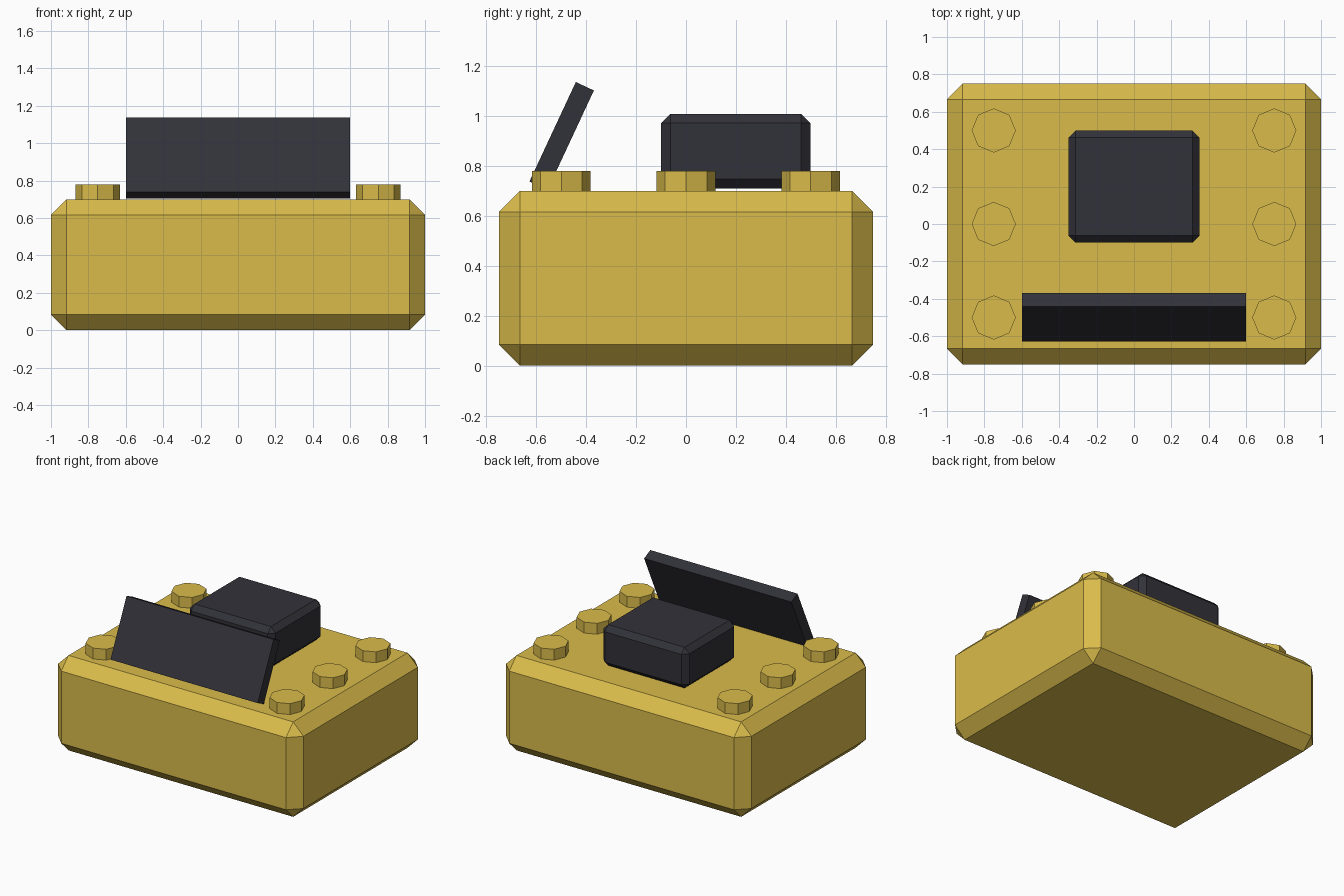
import bpy
import bmesh
import math
from mathutils import Matrix

if "Cube" in bpy.data.objects:
    bpy.data.objects.remove(bpy.data.objects["Cube"])


def material(name, color):
    mat = bpy.data.materials.new(name)
    mat.diffuse_color = (*color, 1)
    mat.use_nodes = True
    mat.node_tree.nodes["Principled BSDF"].inputs["Base Color"].default_value = mat.diffuse_color
    return mat


YELLOW = material("mustard yellow", (0.70, 0.50, 0.07))
DARK = material("dark charcoal", (0.031, 0.031, 0.041))


def add_object(name, bm, mat, location, tilt=0):
    bmesh.ops.recalc_face_normals(bm, faces=bm.faces)
    mesh = bpy.data.meshes.new(name)
    bm.to_mesh(mesh)
    bm.free()
    mesh.materials.append(mat)
    obj = bpy.data.objects.new(name, mesh)
    obj.location = location
    obj.rotation_euler.x = tilt
    bpy.context.collection.objects.link(obj)
    return obj


def box(name, size, location, mat, chamfer=0, tilt=0):
    bm = bmesh.new()
    bmesh.ops.create_cube(bm, size=1, matrix=Matrix.Diagonal((*size, 1)))
    if chamfer:
        bmesh.ops.bevel(bm, geom=bm.edges[:], offset=chamfer, segments=1,
                        affect='EDGES', clamp_overlap=True)
    return add_object(name, bm, mat, location, tilt)


def bolt(name, x, y):
    bm = bmesh.new()
    bmesh.ops.create_cone(bm, cap_ends=True, segments=8, radius1=0.118,
                          radius2=0.118, depth=0.16)
    return add_object(name, bm, YELLOW, (x, y, 0.70))


# Chamfered main block
box("body", (2.0, 1.5, 0.7), (0, 0, 0.35), YELLOW, chamfer=0.084)

# Raised chamfered block, just clear of the body
box("top_block", (0.7, 0.6, 0.3), (0, 0.2, 0.86), DARK, chamfer=0.038)

# Backward-leaning plate at the front
box("tilted_panel", (1.2, 0.08, 0.44), (0, -0.4985, 0.921), DARK,
    tilt=math.radians(-25))

# Octagonal bolts, three down each side
for side, x in (("left", -0.75), ("right", 0.75)):
    for place, y in (("front", -0.5), ("middle", 0), ("back", 0.5)):
        bolt(f"{side}_{place}_bolt", x, y)
